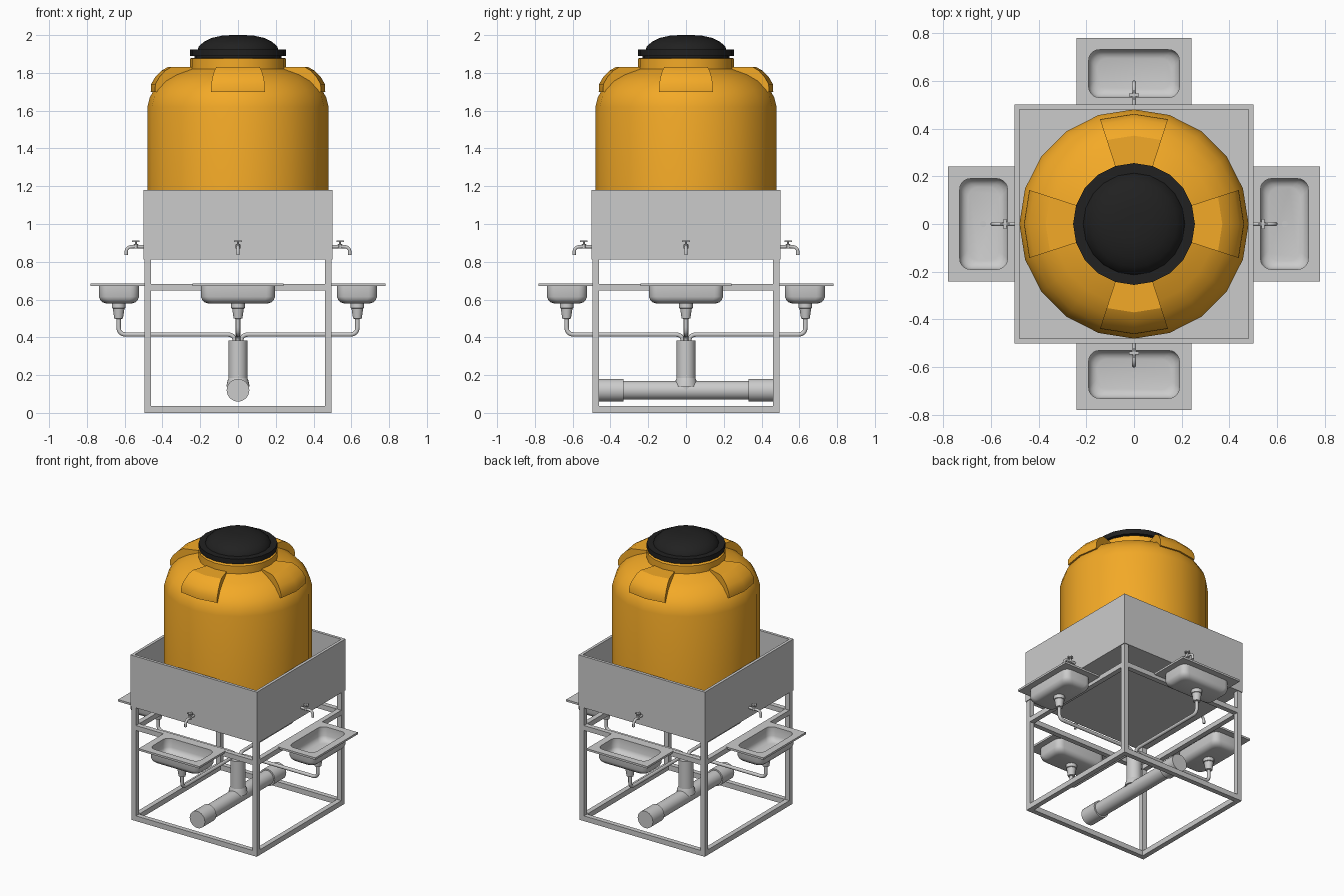
import bpy, bmesh, math
from mathutils import Vector, Matrix

if "Cube" in bpy.data.objects:
    bpy.data.objects.remove(bpy.data.objects["Cube"])

def material(name, rgb):
    m = bpy.data.materials.new(name)
    m.diffuse_color = (*rgb, 1)
    m.use_nodes = True
    m.node_tree.nodes["Principled BSDF"].inputs["Base Color"].default_value = m.diffuse_color
    return m

ORANGE = material("orange_plastic", (0.9, 0.4, 0.02))
BLACK = material("black_plastic", (0.015, 0.015, 0.015))

def finish(bm, name, mat=None, angle=30):
    bmesh.ops.remove_doubles(bm, verts=bm.verts, dist=1e-5)
    bmesh.ops.recalc_face_normals(bm, faces=bm.faces)
    me = bpy.data.meshes.new(name)
    bm.to_mesh(me)
    bm.free()
    me.shade_smooth()
    me.set_sharp_from_angle(angle=math.radians(angle))
    if mat:
        me.materials.append(mat)
    ob = bpy.data.objects.new(name, me)
    bpy.context.collection.objects.link(ob)
    return ob

def loft(name, loops, closed=True, mat=None, angle=30):
    """Skin a list of equal-length loops and cap both ends."""
    bm = bmesh.new()
    rings = [[bm.verts.new(p) for p in lp] for lp in loops]
    n = len(rings[0])
    for a, b in zip(rings, rings[1:]):
        for i in range(n):
            j = (i + 1) % n
            bm.faces.new((a[i], a[j], b[j], b[i]))
    bm.faces.new(rings[0])
    bm.faces.new(rings[-1])
    return finish(bm, name, mat, angle)

def lathe(name, profile, n, mat=None, centre=(0, 0), angle=30):
    loops = [[(centre[0] + r * math.cos(2 * math.pi * k / n),
               centre[1] + r * math.sin(2 * math.pi * k / n), z) for k in range(n)]
             for r, z in profile]
    return loft(name, loops, mat=mat, angle=angle)

def box(name, lo, hi):
    bm = bmesh.new()
    lo, hi = Vector(lo), Vector(hi)
    s = hi - lo
    bmesh.ops.create_cube(bm, size=1, matrix=Matrix.Translation((lo + hi) / 2) @ Matrix.Diagonal((*s, 1)))
    return finish(bm, name)

def tube(name, pts, r, fillet):
    """Round pipe along a path with rounded corners."""
    pts = [Vector(p) for p in pts]
    path = [pts[0]]
    for a, b, c in zip(pts, pts[1:], pts[2:]):
        p, q = b + (a - b).normalized() * fillet, b + (c - b).normalized() * fillet
        for i in range(7):
            t = i / 6
            path.append(p * (1 - t) ** 2 + b * 2 * t * (1 - t) + q * t * t)
    path.append(pts[-1])
    cu = bpy.data.curves.new(name, 'CURVE')
    cu.dimensions = '3D'
    cu.bevel_depth, cu.bevel_resolution, cu.use_fill_caps = r, 3, True
    sp = cu.splines.new('POLY')
    sp.points.add(len(path) - 1)
    for s, p in zip(sp.points, path):
        s.co = (*p, 1)
    ob = bpy.data.objects.new(name, cu)
    bpy.context.collection.objects.link(ob)
    return ob

def four_sides(ob):
    """Repeat a front part on the other three sides."""
    for k in (1, 2, 3):
        c = ob.copy()
        c.name = f"{ob.name}_{k + 1}"
        c.rotation_euler.z = k * math.pi / 2
        bpy.context.collection.objects.link(c)

# Tank body with neck
lathe("tank_body", [(0.46, 0.83), (0.48, 0.85), (0.48, 1.62), (0.467, 1.67), (0.445, 1.71),
                    (0.40, 1.757), (0.34, 1.79), (0.255, 1.82), (0.255, 1.875), (0.24, 1.88),
                    (0.2, 1.88)], 20, ORANGE)

# Raised shoulder panels
section = [(0.24, 1.832), (0.37, 1.832), (0.405, 1.812), (0.44, 1.775), (0.46, 1.74), (0.462, 1.70),
           (0.43, 1.70), (0.24, 1.80)]
four_sides(loft("shoulder_panel",
                [[(r * math.sin(a), -r * math.cos(a), z) for r, z in section]
                 for a in map(math.radians, (-18, 0, 18))], mat=ORANGE))

# Lid
lathe("tank_lid", [(0.23, 1.87), (0.23, 1.89), (0.255, 1.89), (0.255, 1.925), (0.213, 1.925),
                   (0.208, 1.94), (0.18, 1.965), (0.14, 1.985), (0.08, 1.998), (0.03, 2.0)], 20, BLACK)

# Open tray holding the tank
box("tray_floor", (-0.49, -0.49, 0.812), (0.49, 0.49, 0.832))
four_sides(box("tray_wall", (-0.5, -0.5, 0.812), (0.48, -0.48, 1.18)))

# Stand frame
four_sides(box("frame_post", (-0.495, -0.495, 0), (-0.46, -0.46, 0.815)))
four_sides(box("bottom_rail", (-0.46, -0.495, 0), (0.46, -0.46, 0.037)))
four_sides(box("middle_rail", (-0.46, -0.495, 0.648), (0.46, -0.46, 0.683)))

# Sinks
def round_rect(hx, y0, y1, z, r, seg=5):
    pts = []
    for cx, cy, a0 in ((hx - r, y1 - r, 0), (-hx + r, y1 - r, 90), (-hx + r, y0 + r, 180), (hx - r, y0 + r, 270)):
        for i in range(seg + 1):
            a = math.radians(a0 + 90 * i / seg)
            pts.append((cx + r * math.cos(a), cy + r * math.sin(a), z))
    return pts

def basin(inset, z, grow=0.0):
    d = inset - grow
    return round_rect(0.19 - d, -0.73 + d, -0.53 - d, z, 0.045)

rim = [round_rect(0.24, -0.78, -0.485, z, 0.0002) for z in (0.686, 0.672)]
fillet = [(0.035, 0.0), (0.02, 0.005), (0.007, 0.017), (0.0, 0.035)]
inner = [basin(i, 0.588 + h) for i, h in fillet] + [basin(0, 0.686)]
outer = [basin(0, 0.672, 0.006)] + [basin(i, 0.58 + h, 0.006) for i, h in reversed(fillet)]
four_sides(loft("sink", inner + rim + outer))

# Drain plug, trap and pipe of each sink
c = (0, -0.632)
four_sides(lathe("drain_hole", [(0.013, 0.585), (0.013, 0.59)], 16, centre=c))
four_sides(lathe("drain_funnel", [(0.036, 0.585), (0.036, 0.555), (0.031, 0.553), (0.023, 0.5), (0.012, 0.497)],
                 20, centre=c))
four_sides(tube("drain_pipe", [(0, -0.632, 0.51), (0, -0.632, 0.415), (0, -0.016, 0.415), (0, -0.016, 0.37)],
                0.012, 0.04))

# Taps
four_sides(tube("tap_spout", [(0, -0.495, 0.88), (0, -0.592, 0.88), (0, -0.592, 0.835)], 0.009, 0.032))
four_sides(lathe("tap_valve", [(0.012, 0.87), (0.012, 0.892), (0.006, 0.894), (0.006, 0.912)], 12, centre=(0, -0.54)))
four_sides(box("tap_handle", (-0.02, -0.546, 0.904), (0.02, -0.534, 0.912)))
four_sides(box("tap_lever", (-0.005, -0.56, 0.904), (0.005, -0.522, 0.912)))

# Waste pipes: upright, horizontal run and end sockets
lathe("waste_upright", [(0.05, 0.12), (0.05, 0.382)], 24)
lathe("waste_tee_collar", [(0.062, 0.14), (0.056, 0.168), (0.05, 0.185)], 24)

def along_y(ob):
    ob.data.transform(Matrix.Translation((0, 0, 0.12)) @ Matrix.Rotation(math.pi / 2, 4, 'X'))
    return ob

along_y(lathe("waste_pipe", [(0.05, -0.45), (0.05, 0.45)], 24))
for side, name in ((1, "front"), (-1, "back")):
    along_y(lathe(f"{name}_end_socket", [(0.06, side * 0.33), (0.06, side * 0.46)], 24))
